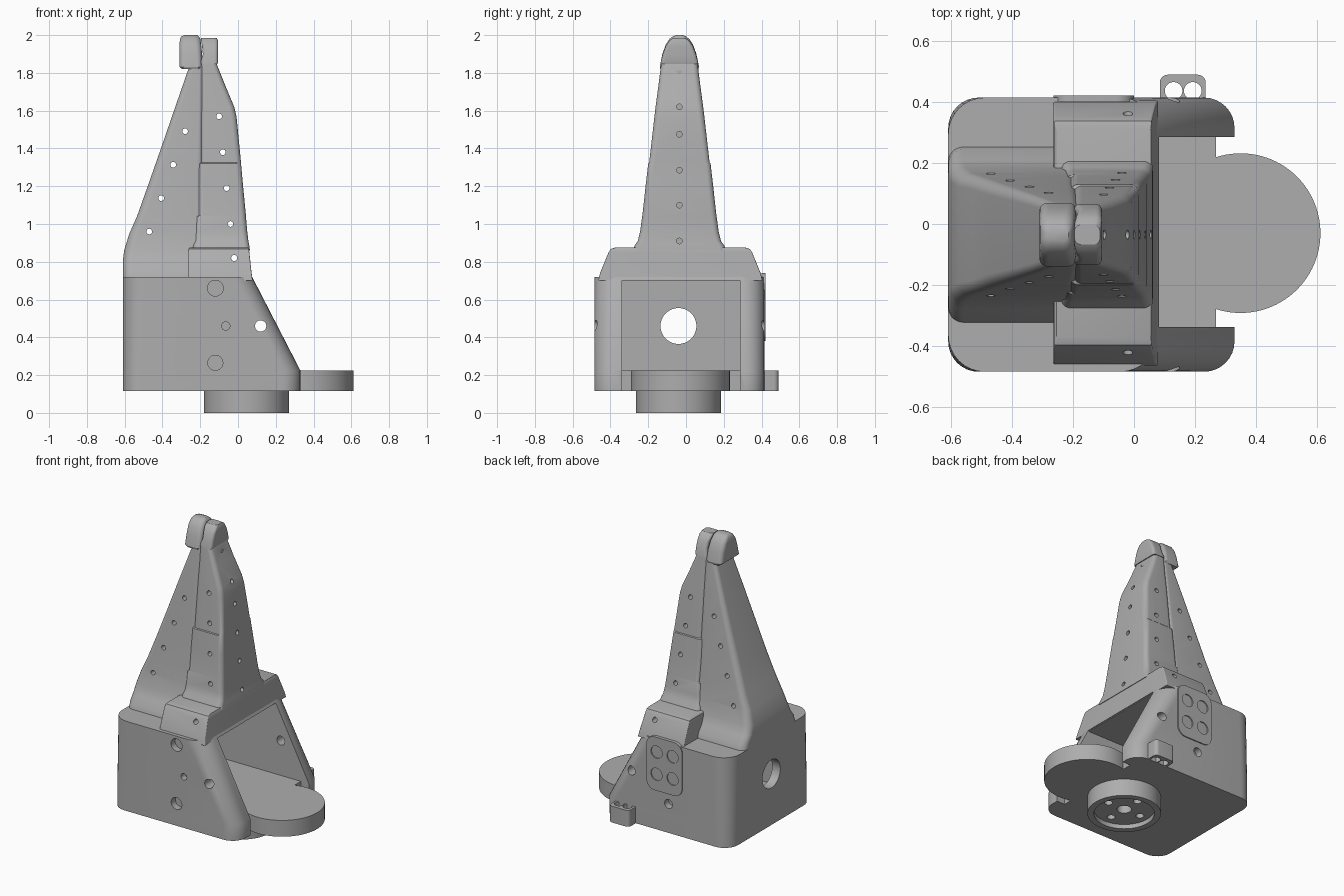
import bpy, bmesh, math
from mathutils import Matrix, Vector

cube = bpy.data.objects.get("Cube")
if cube:
    bpy.data.objects.remove(cube)

grey = bpy.data.materials.new("machined grey")
grey.use_nodes = True
tone = (0.42, 0.42, 0.42, 1)
grey.diffuse_color = tone
grey.node_tree.nodes["Principled BSDF"].inputs["Base Color"].default_value = tone
CY = -0.035  # shared centre line in y


def finish(name, bm):
    bmesh.ops.recalc_face_normals(bm, faces=bm.faces)
    mesh = bpy.data.meshes.new(name)
    bm.to_mesh(mesh)
    bm.free()
    mesh.materials.append(grey)
    ob = bpy.data.objects.new(name, mesh)
    bpy.context.collection.objects.link(ob)
    return ob


def outline(x0, x1, y0, y1, r, n=8):
    """Corner points of a rounded rectangle."""
    pts = []
    corners = ((x1 - r, y1 - r), (x0 + r, y1 - r), (x0 + r, y0 + r), (x1 - r, y0 + r))
    for k, (cx, cy) in enumerate(corners):
        for i in range(n + 1):
            a = (k + i / n) * math.pi / 2
            pts.append((cx + r * math.cos(a), cy + r * math.sin(a)))
    return pts


def loft(name, sections, cy=CY):
    """Skin rounded rectangles given as (z, x0, x1, half width, radius)."""
    bm = bmesh.new()
    rings = [[bm.verts.new((x, y, z)) for x, y in outline(x0, x1, cy - hw, cy + hw, r)]
             for z, x0, x1, hw, r in sections]
    for a, b in zip(rings, rings[1:]):
        for i in range(len(a)):
            j = (i + 1) % len(a)
            bm.faces.new((a[i], a[j], b[j], b[i]))
    bm.faces.new(rings[0][::-1])
    bm.faces.new(rings[-1])
    return finish(name, bm)


def add_rod(bm, centre, r, length, axis="Z", seg=24):
    turn = {"X": Matrix.Rotation(math.pi / 2, 4, "Y"),
            "Y": Matrix.Rotation(math.pi / 2, 4, "X"), "Z": Matrix()}[axis]
    bmesh.ops.create_cone(bm, cap_ends=True, segments=seg, radius1=r, radius2=r,
                          depth=length, matrix=Matrix.Translation(centre) @ turn)


def add_box(bm, lo, hi):
    lo, hi = Vector(lo), Vector(hi)
    bmesh.ops.create_cube(bm, size=1, matrix=Matrix.Translation((lo + hi) / 2)
                          @ Matrix.Diagonal((*(hi - lo), 1)))


def rod(name, *args, **kw):
    bm = bmesh.new()
    add_rod(bm, *args, **kw)
    return finish(name, bm)


def cut(ob, *tools):
    """Subtract each tool, an (adder, arguments) pair, from the part."""
    for adder, args in tools:
        bm = bmesh.new()
        adder(bm, *args)
        cutter = finish("cutter", bm)
        cutter.hide_render = True
        mod = ob.modifiers.new("cut", "BOOLEAN")
        mod.operation, mod.solver, mod.object = "DIFFERENCE", "EXACT", cutter
        bpy.context.view_layer.objects.active = ob
        bpy.ops.object.modifier_apply(modifier=mod.name)
        bpy.data.objects.remove(cutter)


# Housing: rounded block with a sloping open end
housing = loft("housing", [(0.115, -0.61, 0.33, 0.45, 0.1), (0.225, -0.61, 0.33, 0.45, 0.1),
                           (0.72, -0.61, 0.075, 0.45, 0.12)])
cut(housing,
    (add_box, ((-0.55, -0.338, 0.225), (0.6, 0.285, 0.705))),
    (add_box, ((0.27, -0.338, 0.05), (0.6, 0.285, 0.4))),
    (add_rod, ((-0.6, -0.04, 0.46), 0.095, 0.3, "X", 40)),
    (add_rod, ((0.12, 0, 0.46), 0.03, 1.2, "Y")),
    (add_rod, ((-0.12, -0.49, 0.66), 0.042, 0.1, "Y")),
    (add_rod, ((-0.065, -0.49, 0.46), 0.022, 0.1, "Y")),
    (add_rod, ((-0.12, -0.49, 0.265), 0.04, 0.1, "Y")),
    (add_rod, ((-0.16, 0.42, 0.31), 0.03, 0.1, "Y")))

# Rounded mounting pad with four shallow sockets on the back
bm = bmesh.new()
pad_points = outline(-0.265, 0.0, 0.38, 0.74, 0.06)
face = bm.faces.new([bm.verts.new((x, 0.40, z)) for x, z in pad_points])
new = bmesh.ops.extrude_face_region(bm, geom=[face])["geom"]
bmesh.ops.translate(bm, vec=(0, 0.022, 0), verts=[v for v in new if isinstance(v, bmesh.types.BMVert)])
pad = finish("mounting_pad", bm)
cut(pad, *[(add_rod, ((x, 0.425, z), 0.042, 0.03, "Y"))
           for x in (-0.195, -0.075) for z in (0.49, 0.64)])

# Round foot plate and cable lug
foot = rod("foot_disc", (0.35, -0.03, 0.17), 0.262, 0.11, seg=96)
lug = loft("cable_lug", [(0.115, 0.085, 0.235, 0.06, 0.025), (0.225, 0.085, 0.235, 0.06, 0.025)], 0.43)
cut(lug, *[(add_rod, ((x, 0.437, 0.17), 0.029, 0.3)) for x in (0.13, 0.193)])

# Mounting flange with recess and bolt circle
flange = rod("flange", (0.045, -0.04, 0.06), 0.225, 0.12, seg=72)
bolts = [(0.045 + 0.125 * math.cos(k * math.pi / 2), -0.04 + 0.125 * math.sin(k * math.pi / 2), 0.04)
         for k in range(4)]
cut(flange, (add_rod, ((0.045, -0.04, 0), 0.185, 0.06, "Z", 72)),
    (add_rod, ((0.045, -0.04, 0.04), 0.045, 0.1)),
    *[(add_rod, (p, 0.025, 0.1)) for p in bolts])

# Shoulder block over the opening
shoulder = loft("shoulder", [(0.70, -0.265, 0.078, 0.435, 0.006), (0.74, -0.265, 0.072, 0.425, 0.006),
                             (0.85, -0.265, 0.06, 0.38, 0.006), (0.868, -0.262, 0.058, 0.368, 0.006),
                             (0.875, -0.255, 0.055, 0.345, 0.006)], -0.03)
cut(shoulder, (add_rod, ((-0.02, 0, 0.82), 0.016, 1.2, "Y")))

# Rear finger: broad wedge leaning to the top
rear = loft("rear_finger", [
    (0.71, -0.61, -0.18, 0.29, 0.05), (0.755, -0.61, -0.18, 0.28, 0.05),
    (0.80, -0.61, -0.18, 0.245, 0.05), (0.86, -0.603, -0.18, 0.222, 0.05),
    (0.95, -0.575, -0.18, 0.202, 0.045), (1.04, -0.535, -0.18, 0.19, 0.04),
    (1.2, -0.478, -0.18, 0.17, 0.04), (1.4, -0.408, -0.18, 0.148, 0.035),
    (1.6, -0.339, -0.18, 0.125, 0.03), (1.84, -0.256, -0.18, 0.095, 0.025)])
cut(rear, *[(add_rod, ((-0.47 + 0.0633 * k, CY, 0.96 + 0.177 * k), 0.015, 0.8, "Y", 16))
            for k in range(4)])

# Front finger: upright blade with flared base
front = loft("front_finger", [
    (0.86, -0.24, 0.063, 0.245, 0.03), (0.885, -0.238, 0.06, 0.238, 0.03),
    (0.91, -0.232, 0.055, 0.22, 0.03), (0.96, -0.23, 0.049, 0.208, 0.03),
    (1.04, -0.228, 0.042, 0.197, 0.03), (1.045, -0.215, 0.042, 0.196, 0.03),
    (1.2, -0.214, 0.027, 0.179, 0.03), (1.32, -0.212, 0.016, 0.165, 0.03),
    (1.325, -0.2, 0.016, 0.16, 0.03), (1.57, -0.2, -0.008, 0.132, 0.03),
    (1.62, -0.2, -0.02, 0.126, 0.03), (1.74, -0.2, -0.07, 0.11, 0.03),
    (1.86, -0.2, -0.118, 0.095, 0.025)])
cut(front, *[(add_rod, ((-0.1 + 0.02 * k, CY, 1.57 - 0.19 * k), 0.015, 0.8, "Y", 16)) for k in range(4)],
    *[(add_rod, ((0, CY, z), 0.015, 0.2, "X", 16)) for z in (0.91, 1.1, 1.285, 1.475, 1.62, 1.81)])

# Rounded finger tips
rear_tip = loft("rear_tip", [
    (1.82, -0.295, -0.2, 0.1, 0.02), (1.832, -0.31, -0.19, 0.104, 0.025),
    (1.9, -0.31, -0.19, 0.09, 0.03), (1.95, -0.31, -0.195, 0.072, 0.03),
    (1.98, -0.307, -0.2, 0.052, 0.03), (1.994, -0.298, -0.208, 0.034, 0.025),
    (2.0, -0.285, -0.215, 0.018, 0.015)])
front_tip = loft("front_tip", [
    (1.848, -0.195, -0.108, 0.1, 0.015), (1.86, -0.198, -0.105, 0.098, 0.02),
    (1.9, -0.186, -0.105, 0.088, 0.02), (1.94, -0.19, -0.105, 0.073, 0.02),
    (1.97, -0.195, -0.106, 0.054, 0.02), (1.985, -0.195, -0.112, 0.032, 0.02)])

# Smooth shading with crisp edges
parts = [housing, pad, foot, lug, flange, shoulder, rear, front, rear_tip, front_tip]
bpy.ops.object.select_all(action="DESELECT")
for ob in parts:
    ob.select_set(True)
bpy.context.view_layer.objects.active = housing
bpy.ops.object.shade_smooth_by_angle(angle=math.radians(30))
